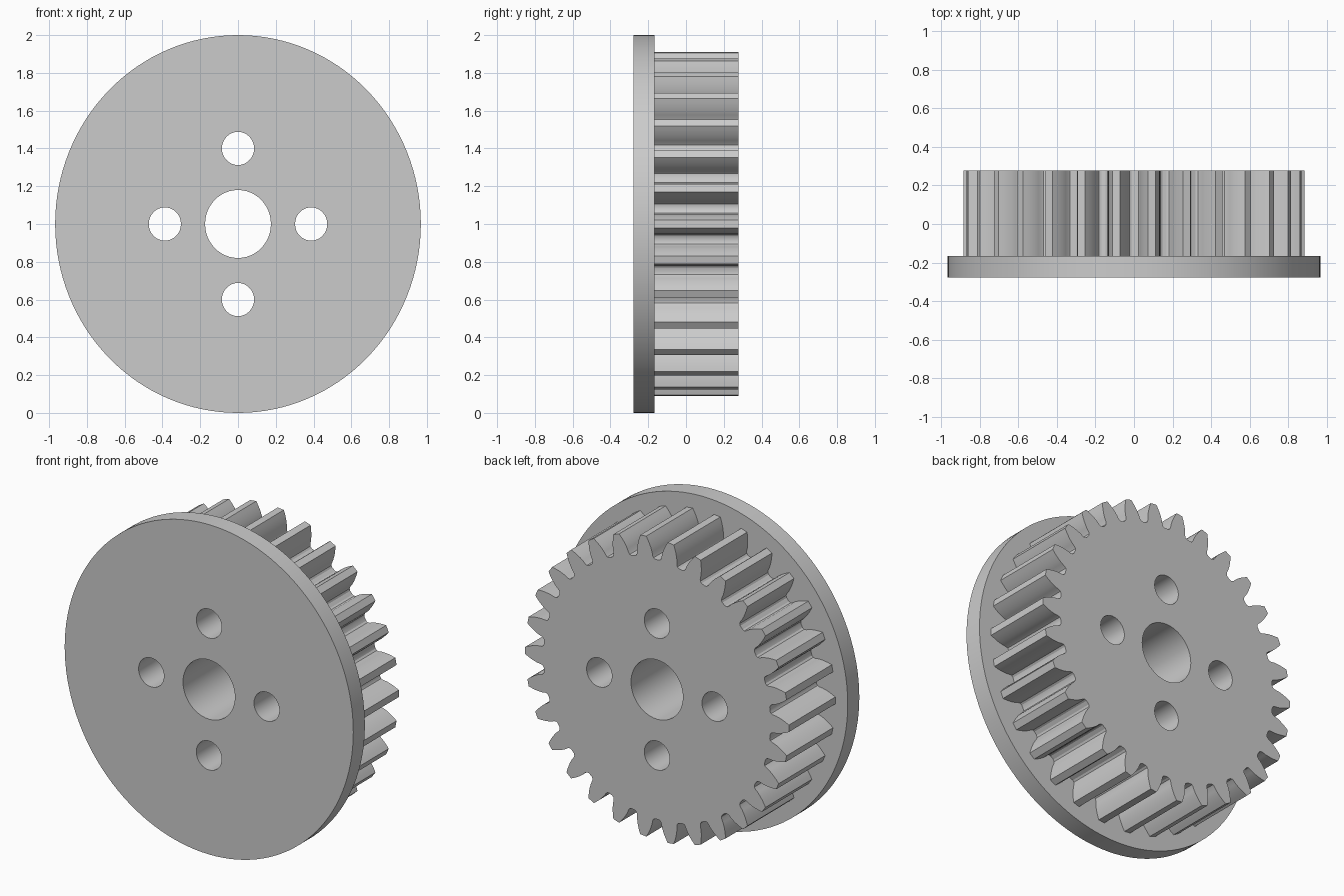
import bpy
import bmesh
from math import acos, cos, pi, radians, sin, tan

if "Cube" in bpy.data.objects:
    bpy.data.objects.remove(bpy.data.objects["Cube"], do_unlink=True)

X_SCALE = 0.968          # the wheel is slightly narrower than tall
FRONT, SEAM, BACK = -0.278, -0.167, 0.278
TEETH = 30
TIP, PITCH, ROOT = 0.914, 0.857, 0.787

steel = bpy.data.materials.new("plain grey")
steel.use_nodes = True
steel.diffuse_color = (0.6, 0.6, 0.6, 1)
bsdf = next(n for n in steel.node_tree.nodes if n.type == "BSDF_PRINCIPLED")
bsdf.inputs["Base Color"].default_value = steel.diffuse_color


def circle(radius, count, cx=0, cz=0):
    return [(cx + radius * cos(2 * pi * i / count),
             cz + radius * sin(2 * pi * i / count)) for i in range(count)]


def gear_outline():
    """Closed outline of involute teeth with rounded roots."""
    base = PITCH * cos(radians(20))

    def involute(r):
        a = acos(min(1, base / r))
        return tan(a) - a

    foot = pi / (2 * TEETH) + involute(PITCH)
    flank = [(ROOT, foot + 0.022), (ROOT + 0.006, foot + 0.007)]
    for i in range(6):
        r = base + (TIP - base) * i / 5
        flank.append((r, foot - involute(r)))
    tooth = [(r, -a) for r, a in flank] + flank[::-1]
    return [(r * cos(a + 2 * pi * t / TEETH), r * sin(a + 2 * pi * t / TEETH))
            for t in range(TEETH) for r, a in tooth]


def pierced_plate(name, outline, y0, y1):
    """Extrude an outline along y, pierced by the bore and bolt holes."""
    holes = [circle(0.18, 48)]
    holes += [circle(0.088, 32, x, z) for x, z in circle(0.4, 4)]
    bm = bmesh.new()
    for loop in [outline] + holes:
        verts = [bm.verts.new((x * X_SCALE, y0, z + 1)) for x, z in loop]
        for i, v in enumerate(verts):
            bm.edges.new((verts[i - 1], v))
    bmesh.ops.triangle_fill(bm, edges=bm.edges[:], use_beauty=True,
                            normal=(0, -1, 0))
    moved = bmesh.ops.extrude_face_region(bm, geom=bm.faces[:],
                                          use_keep_orig=True)["geom"]
    bmesh.ops.translate(bm, vec=(0, y1 - y0, 0),
                        verts=[g for g in moved if isinstance(g, bmesh.types.BMVert)])
    bmesh.ops.recalc_face_normals(bm, faces=bm.faces[:])
    mesh = bpy.data.meshes.new(name)
    bm.to_mesh(mesh)
    bm.free()
    mesh.materials.append(steel)
    obj = bpy.data.objects.new(name, mesh)
    bpy.context.collection.objects.link(obj)
    bpy.ops.object.select_all(action="DESELECT")
    obj.select_set(True)
    bpy.context.view_layer.objects.active = obj
    bpy.ops.object.shade_smooth_by_angle(angle=radians(25))


# Front flange disc and the toothed wheel behind it
pierced_plate("flange_disc", circle(1, 128), FRONT, SEAM)
pierced_plate("toothed_wheel", gear_outline(), SEAM, BACK)
